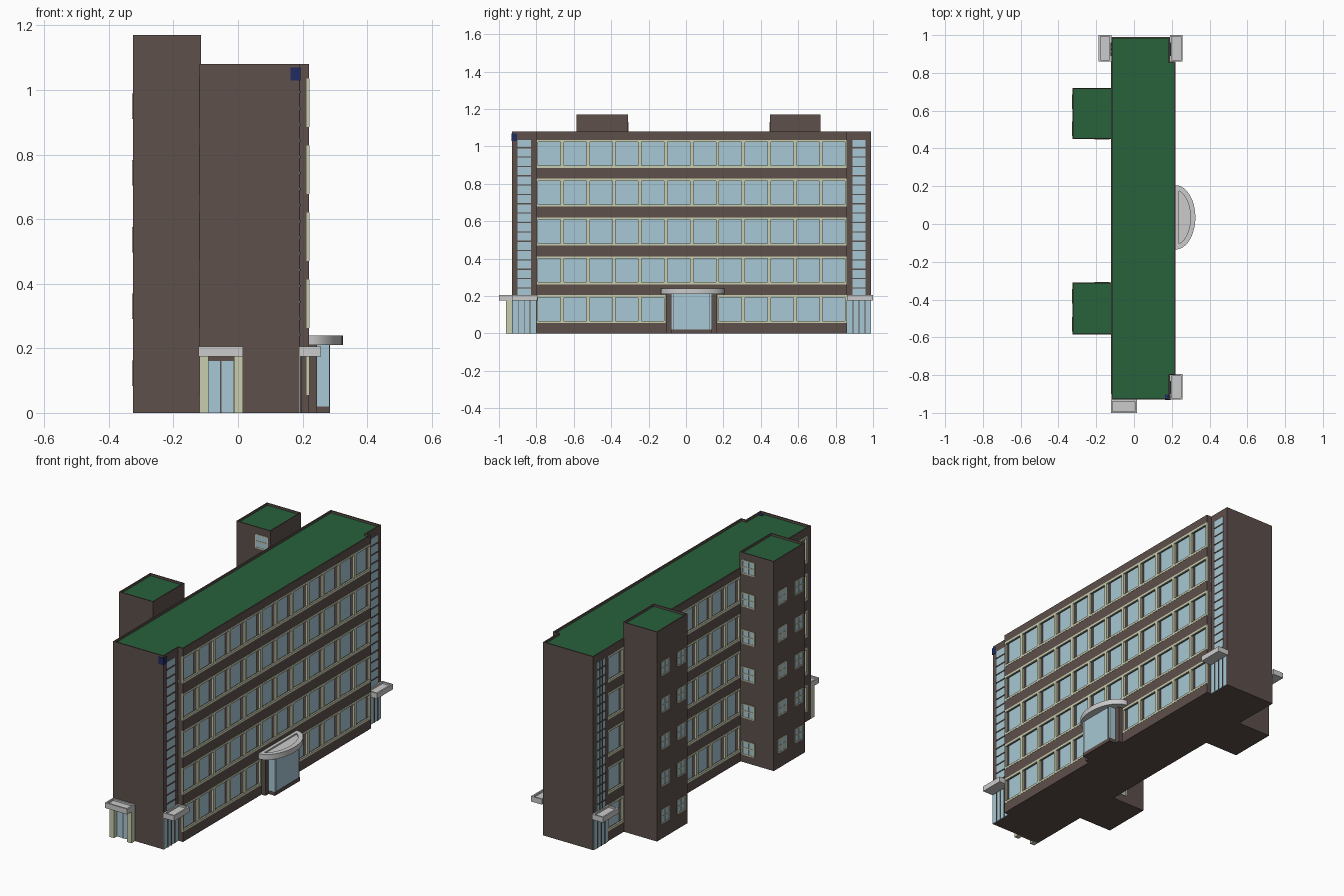
import bpy, bmesh
from math import sin, cos, pi

if "Cube" in bpy.data.objects:
    bpy.data.objects.remove(bpy.data.objects["Cube"])


def material(name, rgb):
    m = bpy.data.materials.new(name)
    m.diffuse_color = (*rgb, 1)
    m.use_nodes = True
    m.node_tree.nodes["Principled BSDF"].inputs["Base Color"].default_value = m.diffuse_color
    return m


BROWN = material("brown_wall", (0.11, 0.08, 0.07))
GREEN = material("green_roof", (0.021, 0.122, 0.045))
GLASS = material("pale_glass", (0.39, 0.58, 0.66))
CREAM = material("cream_frame", (0.58, 0.61, 0.43))
NAVY = material("navy_plaque", (0.015, 0.025, 0.12))


def finish(name, bm, mats):
    bmesh.ops.recalc_face_normals(bm, faces=bm.faces[:])
    me = bpy.data.meshes.new(name)
    bm.to_mesh(me)
    bm.free()
    for m in mats:
        if m:
            me.materials.append(m)
    ob = bpy.data.objects.new(name, me)
    bpy.context.collection.objects.link(ob)
    return ob


def boxes(name, items, mat):
    """One object from boxes given as (x0, x1, y0, y1, z0, z1)."""
    bm = bmesh.new()
    for b in items:
        lo = [min(b[i], b[i + 1]) for i in (0, 2, 4)]
        hi = [max(b[i], b[i + 1]) for i in (0, 2, 4)]
        for v in bmesh.ops.create_cube(bm, size=1)["verts"]:
            v.co = [hi[i] if v.co[i] > 0 else lo[i] for i in range(3)]
    return finish(name, bm, [mat])


def tray(name, pts, z0, z1, rim, depth, mat=None, top_mat=None):
    """Extruded outline with a sunken top behind a thin rim."""
    bm = bmesh.new()
    base = bm.faces.new([bm.verts.new((x, y, z0)) for x, y in pts])
    new = bmesh.ops.extrude_face_region(bm, geom=[base], use_keep_orig=True)["geom"]
    for v in new:
        if isinstance(v, bmesh.types.BMVert):
            v.co.z = z1
    top = [f for f in new if isinstance(f, bmesh.types.BMFace)][0]
    bmesh.ops.recalc_face_normals(bm, faces=bm.faces[:])
    bmesh.ops.inset_region(bm, faces=[top], thickness=rim)
    wall = bmesh.ops.extrude_face_region(bm, geom=[top])["geom"]
    if top.is_valid:
        bm.faces.remove(top)
    for v in wall:
        if isinstance(v, bmesh.types.BMVert):
            v.co.z -= depth
        elif isinstance(v, bmesh.types.BMFace) and top_mat:
            v.material_index = 1
    return finish(name, bm, [mat, top_mat])


def rect(x0, x1, y0, y1):
    return [(x0, y0), (x1, y0), (x1, y1), (x0, y1)]


ROWS = [0.055 + 0.2075 * k for k in range(5)]
H, TOP = 0.15, 1.035


def facade(name, xc, s, y0, y1, n, skip=()):
    """Five window rows with spandrel bands on the core plane xc, facing s."""
    step = (y1 - y0) / n
    wall, frame, glass = [], [], []
    za = 0
    for z in ROWS:
        wall.append((xc, xc + s * 0.03, y0, y1, za, z))
        za = z + H
    for r, z in enumerate(ROWS):
        for i in range(n):
            a, b = y0 + i * step, y0 + (i + 1) * step
            if r == 0 and i in skip:
                wall.append((xc, xc + s * 0.03, a, b, z, z + H))
                continue
            glass.append((xc - s * 0.005, xc + s * 0.005, a, b, z, z + H))
            fx0, fx1 = xc + s * 0.022, xc + s * 0.031
            for h in (z, z + H - 0.012):
                frame.append((fx0, fx1, a, b, h, h + 0.012))
            for p, q in ((a, a + 0.009), (b - 0.009, b)):
                frame.append((fx0, fx1, p, q, z + 0.012, z + H - 0.012))
                wall.append((xc, fx0, p, q, z, z + H))
    boxes(name + "_spandrels", wall, BROWN)
    boxes(name + "_window_frames", frame, CREAM)
    boxes(name + "_window_glass", glass, GLASS)


def stair_strip(name, x, s, y0, y1, columns):
    """Tall stairwell glazing with ladder-like bars."""
    boxes(name + "_glass", [(x - s * 0.005, x + s * 0.002, y0, y1, 0.2, TOP)], GLASS)
    bars = [(x, x + s * 0.005, y0, y1, z, z + 0.006)
            for z in [0.24 + 0.05 * k for k in range(16)]]
    for c in range(1, columns):
        y = y0 + (y1 - y0) * c / columns
        bars.append((x, x + s * 0.005, y - 0.003, y + 0.003, 0.2, TOP))
    boxes(name + "_bars", bars, BROWN)


def side_door(name, x, s, y0, y1):
    """Glazed ground-floor door with vertical mullions."""
    boxes(name + "_glass", [(x - s * 0.005, x + s * 0.003, y0, y1, 0, 0.175)], GLASS)
    w = (y1 - y0) / 4
    boxes(name + "_mullions", [(x, x + s * 0.006, y0 + k * w - 0.002, y0 + k * w + 0.002, 0, 0.175)
                               for k in (1, 2, 3)], BROWN)


# Main block and roof with notched corners
boxes("core", [(-0.09, 0.19, -0.93, 0.99, 0, TOP)], BROWN)
tray("roof_cap", [(-0.12, -0.93), (0.19, -0.93), (0.19, -0.80), (0.22, -0.80), (0.22, 0.86),
                  (0.19, 0.86), (0.19, 0.99), (-0.12, 0.99)], TOP, 1.08, 0.01, 0.012, BROWN, GREEN)

# Long facades
facade("main_side", 0.19, 1, -0.80, 0.86, 12, (5, 6))
facade("rear_middle", -0.09, -1, -0.31, 0.45, 6)
facade("rear_south", -0.09, -1, -0.90, -0.58, 3)
facade("rear_north", -0.09, -1, 0.72, 0.86, 1)
boxes("rear_plain_walls", [(-0.12, -0.09, a, b, 0, TOP) for a, b in
      ((-0.93, -0.90), (-0.58, -0.31), (0.45, 0.72), (0.86, 0.99))], BROWN)

# Stair glazing, side doors and flat canopies
for tag, x, s, a, b, cols in (("main_south", 0.19, 1, -0.93, -0.80, 1),
                              ("main_north", 0.19, 1, 0.86, 0.99, 1),
                              ("rear_stair", -0.12, -1, 0.86, 0.99, 3)):
    stair_strip(tag + "_strip", x, s, a + 0.03, b - 0.03, cols)
    side_door(tag + "_door", x, s, a + 0.002, b - 0.002)
    tray(tag + "_canopy", rect(min(x, x + s * 0.067), max(x, x + s * 0.067), a, b + (0.01 if b > 0.9 else 0.005)),
         0.175, 0.205, 0.012, 0.01)

# Front end porch
tray("front_canopy", rect(-0.122, 0.015, -1.0, -0.93), 0.175, 0.205, 0.012, 0.01)
boxes("front_porch_piers", [(-0.12, -0.092, -0.962, -0.93, 0, 0.175),
                            (-0.012, 0.015, -0.962, -0.93, 0, 0.175)], CREAM)
boxes("front_door_glass", [(-0.092, -0.012, -0.936, -0.925, 0, 0.16)], GLASS)
boxes("front_door_mullions", [(x - 0.002, x + 0.002, -0.939, -0.93, 0, 0.16) for x in (-0.053, -0.012)]
      + [(-0.092, -0.012, -0.94, -0.93, 0.16, 0.175)], BROWN)

# Central entrance bay with half-oval canopy
boxes("entrance_piers", [(0.21, 0.245, -0.107, -0.08, 0, 0.212), (0.21, 0.245, 0.14, 0.167, 0, 0.212),
                         (0.21, 0.285, -0.08, 0.14, 0, 0.02)], BROWN)
boxes("entrance_glass", [(0.21, 0.283, -0.079, 0.139, 0.02, 0.212)], GLASS)
boxes("entrance_mullions", [(0.28, 0.285, y - 0.0015, y + 0.0015, 0.02, 0.212)
                            for y in (-0.065, 0.125)], BROWN)
arc = [(0.22 + 0.105 * cos(t), 0.035 + 0.17 * sin(t))
       for t in [-pi / 2 + pi * k / 24 for k in range(25)]]
canopy = tray("entrance_canopy", arc, 0.21, 0.24, 0.026, 0.008)
bpy.context.view_layer.objects.active = canopy
canopy.select_set(True)
bpy.ops.object.shade_smooth_by_angle(angle=0.6)

# Rear stair towers with small cross-barred windows
for tag, y0, y1, yf, s in (("north_tower", 0.45, 0.72, 0.45, -1), ("south_tower", -0.585, -0.31, -0.31, 1)):
    tray(tag, rect(-0.325, -0.115, y0, y1), 0, 1.17, 0.008, 0.012, BROWN, GREEN)
    glass, bars = [], []
    for k in range(5):
        z = 0.087 + 0.2065 * k
        for y in (y0 + 0.055, y1 - 0.073):
            a, b, c = y - 0.035, y + 0.035, z + 0.0365
            glass.append((-0.326, -0.32, a, b, z, z + 0.073))
            bars += [(-0.328, -0.32, a, b, h - 0.003, h + 0.003) for h in (z, c, z + 0.073)]
            bars += [(-0.328, -0.32, h - 0.003, h + 0.003, z, z + 0.073) for h in (a, y, b)]
    for z in [0.045 + 0.207 * k for k in range(5)] + [1.055]:
        a, b = -0.205, -0.132
        glass.append((a, b, yf - s * 0.005, yf + s * 0.001, z, z + 0.073))
        bars += [(a, b, yf, yf + s * 0.003, h - 0.003, h + 0.003) for h in (z, z + 0.0365, z + 0.073)]
        bars += [(h - 0.003, h + 0.003, yf, yf + s * 0.003, z, z + 0.073) for h in (a, (a + b) / 2, b)]
    boxes(tag + "_window_glass", glass, GLASS)
    boxes(tag + "_window_bars", bars, CREAM)

# Blank corner plaque
boxes("corner_plaque", [(0.163, 0.193, -0.933, -0.903, 1.03, 1.07)], NAVY)
